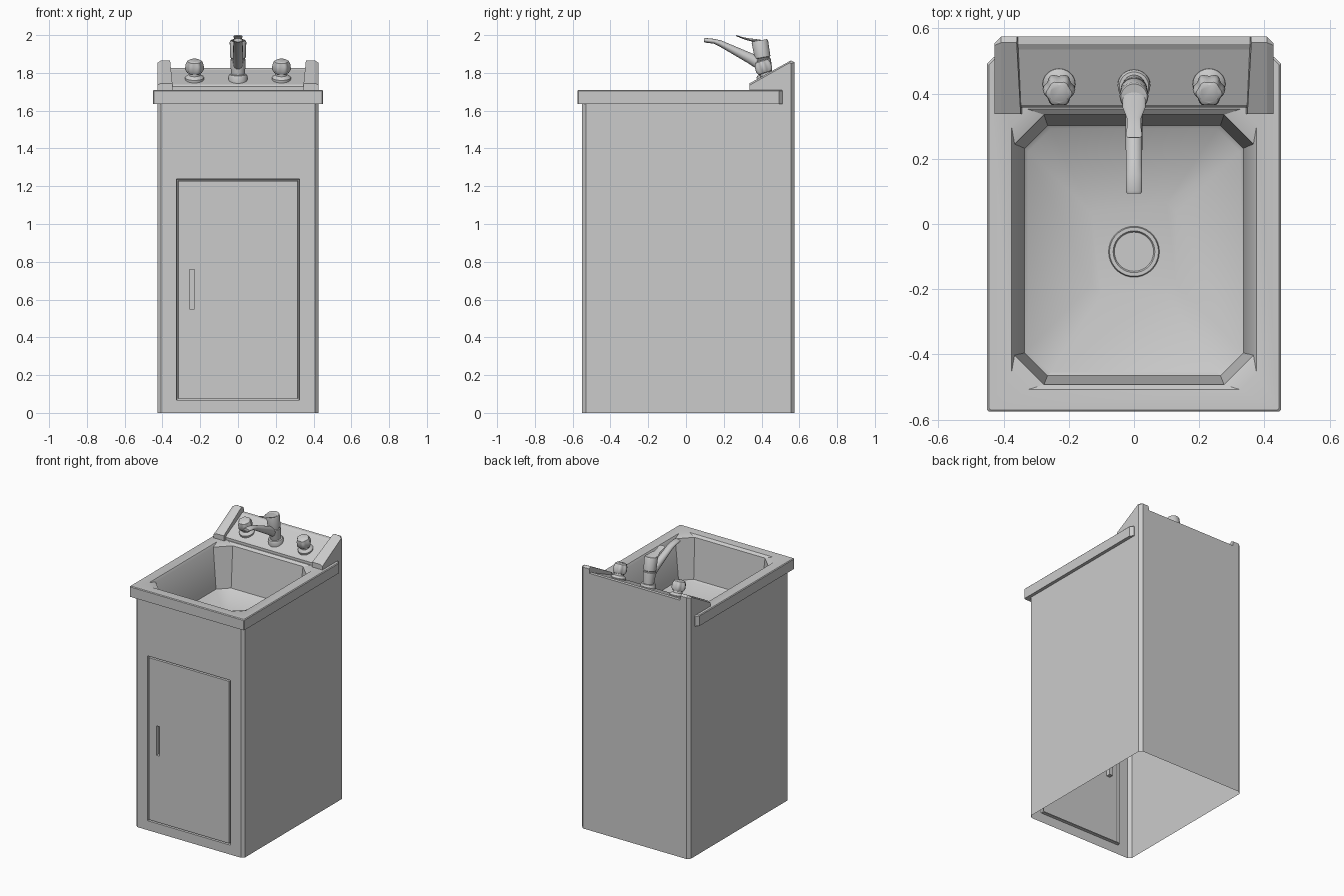
import bpy, bmesh
from math import sin, cos, pi, radians, hypot
from mathutils import Matrix

if "Cube" in bpy.data.objects:
    bpy.data.objects.remove(bpy.data.objects["Cube"])


def loft(name, loops, closed=True, cap_start=False, cap_end=False, smooth=None, matrix=None):
    """Skin a series of equal-length point loops into one object."""
    bm = bmesh.new()
    rows = [[bm.verts.new(p) for p in loop] for loop in loops]
    n = len(rows[0])
    for a, b in zip(rows, rows[1:]):
        for i in range(n if closed else n - 1):
            j = (i + 1) % n
            bm.faces.new((a[i], a[j], b[j], b[i]))
    if cap_start:
        bm.faces.new(rows[0][::-1])
    if cap_end:
        bm.faces.new(rows[-1])
    if matrix:
        bm.transform(matrix)
    bmesh.ops.recalc_face_normals(bm, faces=bm.faces)
    mesh = bpy.data.meshes.new(name)
    bm.to_mesh(mesh)
    bm.free()
    ob = bpy.data.objects.new(name, mesh)
    bpy.context.collection.objects.link(ob)
    if smooth:
        bpy.ops.object.select_all(action='DESELECT')
        ob.select_set(True)
        bpy.context.view_layer.objects.active = ob
        bpy.ops.object.shade_smooth_by_angle(angle=radians(smooth))
    return ob


def octagon(x, y0, y1, z, c, cr=None):
    """Rectangle with front corners cut by c and rear corners by cr."""
    r = c if cr is None else cr
    return [(x - c, y0, z), (x, y0 + c, z), (x, y1 - r, z), (x - r, y1, z),
            (r - x, y1, z), (-x, y1 - r, z), (-x, y0 + c, z), (c - x, y0, z)]


def rect(x0, x1, z0, z1, y):
    return [(x0, y, z0), (x1, y, z0), (x1, y, z1), (x0, y, z1)]


def ring(r, z, lobe=0.0, n=36):
    angles = [2 * pi * i / n for i in range(n)]
    return [(r * (1 + lobe * cos(6 * a)) * cos(a),
             r * (1 + lobe * cos(6 * a)) * sin(a), z) for a in angles]


def tube(name, stations, n=20):
    """Elliptical tube in the yz plane; stations are (y, z, half width, half height)."""
    loops = []
    for i, (y, z, w, h) in enumerate(stations):
        a, b = stations[max(i - 1, 0)], stations[min(i + 1, len(stations) - 1)]
        dy, dz = b[0] - a[0], b[1] - a[1]
        d = hypot(dy, dz)
        loops.append([(w * cos(2 * pi * k / n),
                       y + h * sin(2 * pi * k / n) * dz / d,
                       z - h * sin(2 * pi * k / n) * dy / d) for k in range(n)])
    return loft(name, loops, cap_start=True, cap_end=True, smooth=40)


# Cabinet sides and back, open underneath
shell = [octagon(0.427, -0.55, 0.575, z, 0.02) for z in (0, 1.70)]
loft("cabinet_shell", shell, closed=False)

# Cabinet front with grooved door outline and recessed pull
F = -0.55
loft("cabinet_front", [
    rect(-0.407, 0.407, 0, 1.70, F),
    rect(-0.326, 0.326, 0.067, 1.238, F),
    rect(-0.324, 0.324, 0.069, 1.236, F + 0.02),
    rect(-0.318, 0.318, 0.075, 1.230, F + 0.02),
    rect(-0.316, 0.316, 0.077, 1.228, F),
    rect(-0.257, -0.230, 0.55, 0.76, F),
    rect(-0.257, -0.230, 0.55, 0.76, F + 0.03)], cap_end=True)

# Worktop rim and basin in one continuous skin
loft("basin", [
    octagon(0.40, -0.53, 0.49, 1.635, 0.01, 0.02),
    octagon(0.45, -0.575, 0.512, 1.635, 0.005, 0.02),
    octagon(0.45, -0.575, 0.512, 1.705, 0.005, 0.02),
    octagon(0.445, -0.57, 0.507, 1.71, 0.005, 0.02),
    octagon(0.376, -0.508, 0.352, 1.71, 0.05),
    octagon(0.366, -0.492, 0.335, 1.695, 0.09),
    octagon(0.335, -0.465, 0.302, 1.41, 0.07),
    octagon(0.325, -0.455, 0.292, 1.40, 0.07),
    octagon(0.13, -0.215, 0.065, 1.355, 0.03)], cap_end=True, smooth=30)

# Drain ring
loft("drain", [ring(r, z) for r, z in
               [(0.078, 0), (0.075, 0.008), (0.064, 0.008), (0.060, 0.002)]],
     cap_end=True, smooth=30, matrix=Matrix.Translation((0, -0.085, 1.355)))

# Sloped tap deck
deck = [(0.357, 1.70), (0.357, 1.728), (0.365, 1.738), (0.535, 1.814),
        (0.552, 1.825), (0.575, 1.825), (0.575, 1.70)]
loft("tap_deck", [[(x, y, z) for y, z in deck] for x in (-0.36, 0.36)],
     cap_start=True, cap_end=True)

# Raised end cheeks of the splashback
outer = [(0.337, 1.70), (0.337, 1.745), (0.545, 1.860), (0.556, 1.866),
         (0.575, 1.856), (0.575, 1.70)]
edge = [(0.337, 1.70), (0.337, 1.735), (0.54, 1.849), (0.548, 1.853),
        (0.555, 1.849), (0.555, 1.70)]
for side, s in (("left", -1), ("right", 1)):
    sections = [[(s * (0.343 + 0.10 * max(0, z - 1.70)), y, z) for y, z in outer],
                [(s * 0.407, y, z) for y, z in outer],
                [(s * 0.427, y, z) for y, z in edge]]
    loft(side + "_cheek", sections, cap_start=True, cap_end=True)

# Hot and cold taps with lobed handles
tap = [(0.05, -0.02, 0), (0.05, 0.008, 0), (0.045, 0.014, 0), (0.031, 0.022, 0),
       (0.030, 0.034, 0), (0.038, 0.036, 0.05), (0.046, 0.052, 0.09),
       (0.044, 0.08, 0.09), (0.038, 0.098, 0.05), (0.028, 0.104, 0)]
for side, s in (("left", -1), ("right", 1)):
    place = Matrix.Translation((s * 0.23, 0.43, 1.768)) @ Matrix.Rotation(radians(18), 4, 'X')
    loft(side + "_tap", [ring(r, z, l) for r, z, l in tap],
         cap_start=True, cap_end=True, smooth=35, matrix=place)

# Mixer body
body = [(0.05, -0.02), (0.05, 0.012), (0.045, 0.02), (0.036, 0.022), (0.041, 0.08),
        (0.041, 0.10), (0.037, 0.103), (0.037, 0.108), (0.042, 0.112),
        (0.044, 0.195), (0.040, 0.203)]
loft("mixer_body", [ring(r, z) for r, z in body], cap_start=True, cap_end=True, smooth=35,
     matrix=Matrix.Translation((0, 0.425, 1.772)) @ Matrix.Rotation(radians(10), 4, 'X'))

# Mixer spout and lever
tube("mixer_spout", [(0.40, 1.843, 0.028, 0.032), (0.34, 1.877, 0.026, 0.028),
                     (0.18, 1.957, 0.025, 0.016), (0.15, 1.967, 0.025, 0.013),
                     (0.10, 1.973, 0.025, 0.012), (0.094, 1.973, 0.022, 0.009)])
tube("mixer_lever", [(0.42, 1.966, 0.034, 0.006), (0.36, 1.972, 0.036, 0.008),
                     (0.325, 1.978, 0.022, 0.006), (0.295, 1.987, 0.022, 0.004),
                     (0.272, 1.995, 0.025, 0.003), (0.264, 1.998, 0.020, 0.002)])
